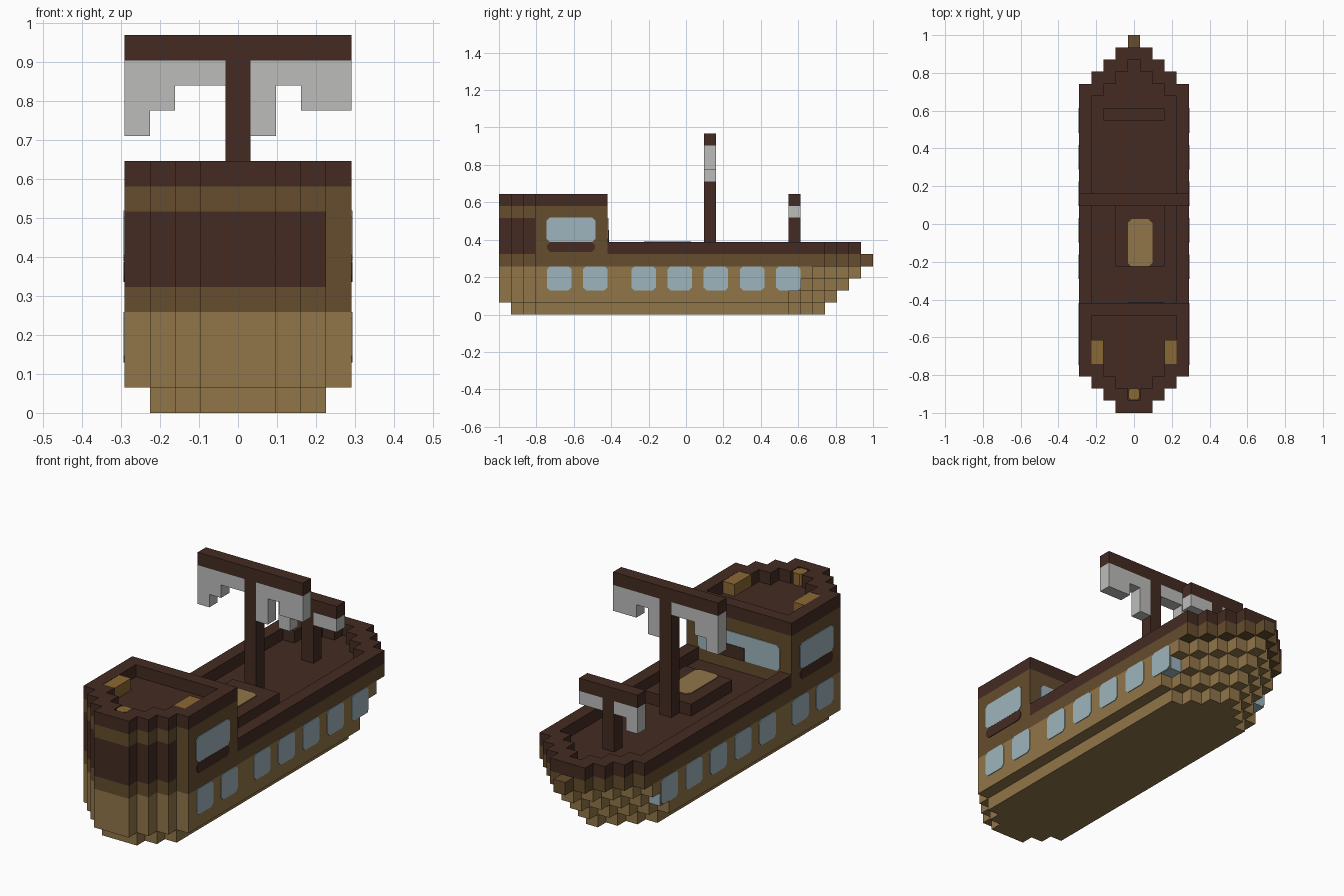
import bpy, bmesh
from mathutils import Vector

cube = bpy.data.objects.get("Cube")
if cube:
    bpy.data.objects.remove(cube, do_unlink=True)

U = 2 / 31  # size of one block; the model is laid out in blocks


def material(name, rgb):
    lin = [((c / 255 + 0.055) / 1.055) ** 2.4 for c in rgb] + [1]
    m = bpy.data.materials.new(name)
    m.use_nodes = True
    m.diffuse_color = lin
    m.node_tree.nodes["Principled BSDF"].inputs["Base Color"].default_value = lin
    return m


TAN = material("tan planks", (145, 118, 73))
MID = material("mid brown wood", (101, 77, 45))
DARK = material("dark brown wood", (68, 43, 34))
CLOTH = material("pale grey cloth", (188, 189, 187))
GLASS = material("pale blue glass", (158, 181, 189))
GOLD = material("gold wood", (139, 104, 52))

AXES = {"x": lambda a, b, c: (c, a, b),
        "y": lambda a, b, c: (a, c, b),
        "z": lambda a, b, c: (a, b, c)}


def prism(name, outline, lo, hi, mat, axis="z", hole=None):
    """Extrude a flat outline (with an optional hole) along an axis."""
    bm = bmesh.new()
    edges = []
    for loop in [outline] + ([hole] if hole else []):
        vs = []
        for a, b in loop:
            x, y, z = AXES[axis](a, b, lo)
            vs.append(bm.verts.new((x * U, y * U - 1, z * U)))
        edges += [bm.edges.new((v, vs[i - 1])) for i, v in enumerate(vs)]
    if hole:
        bmesh.ops.triangle_fill(bm, edges=edges, use_beauty=True)
    else:
        bm.faces.new(vs)
    geom = bmesh.ops.extrude_face_region(bm, geom=bm.faces[:])["geom"]
    shift = Vector(AXES[axis](0, 0, (hi - lo) * U))
    bmesh.ops.translate(bm, vec=shift, verts=[g for g in geom if isinstance(g, bmesh.types.BMVert)])
    bmesh.ops.recalc_face_normals(bm, faces=bm.faces)
    mesh = bpy.data.meshes.new(name)
    bm.to_mesh(mesh)
    bm.free()
    mesh.materials.append(mat)
    obj = bpy.data.objects.new(name, mesh)
    bpy.context.scene.collection.objects.link(obj)
    return obj


def steps(half, first, last):
    """Stepped outline, from the +x side round the far end to the -x side."""
    right = []
    for j in range(first, last + 1):
        w = half(j) + 0.5
        if right and right[-1][0] == w:
            right.pop()
        else:
            right.append((w, j))
        right.append((w, j + 1))
    return right + [(-x, y) for x, y in reversed(right)]


def rect(a0, a1, b0, b1, cut=0):
    if not cut:
        return [(a0, b0), (a1, b0), (a1, b1), (a0, b1)]
    return [(a0 + cut, b0), (a1 - cut, b0), (a1, b0 + cut), (a1, b1 - cut),
            (a1 - cut, b1), (a0 + cut, b1), (a0, b1 - cut), (a0, b0 + cut)]


def box(name, x0, x1, y0, y1, z0, z1, mat):
    return prism(name, rect(x0, x1, y0, y1), z0, z1, mat)


def side_plates(name, y0, y1, z0, z1, mat, cut=0.25):
    for side, label in ((1, "left"), (-1, "right")):
        lo, hi = sorted((side * 4.4, side * 4.55))
        prism(f"{label}_{name}", rect(y0, y1, z0, z1, cut), lo, hi, mat, "x")


# Hull: stacked layers, the bow stepping outwards as it rises
prism("keel_layer", steps(lambda j: min(3, 26 - j, j), 1, 26), 0, 1, TAN)
for k in range(1, 5):
    prism(f"hull_layer_{k}", steps(lambda j: min(4, 26 + k - j, j + 1), 0, 26 + k),
          k, k + 1, MID if k == 4 else TAN)

# Deck and bulwark
inner = steps(lambda j: min(3, 28 - j), 9, 28)
prism("deck", inner, 4.95, 5.06, DARK)
prism("bulwark", steps(lambda j: min(4, 30 - j), 9, 29) + inner[::-1], 5, 6, DARK)

# Cabin walls with a dark band round the stern
cabin_outline = steps(lambda j: min(4, j + 1), 0, 8)
cabin = prism("cabin", cabin_outline, 5, 8, MID)
cabin.data.materials.append(DARK)
for f in cabin.data.polygons:
    if f.center.y < 3 * U - 1 + 0.001 and f.center.x < 3.8 * U:
        f.material_index = 1
prism("cabin_top_band", cabin_outline, 8, 9, MID)

# Sunken roof deck inside a dark rim
roof_inner = steps(lambda j: min(3, j - 1), 1, 7)
prism("roof_deck", roof_inner, 8.95, 9.06, DARK)
prism("roof_rim", cabin_outline, 9, 10, DARK, hole=roof_inner)
for side, label in ((1, "left"), (-1, "right")):
    box(f"{label}_roof_chest", side * 3 - 0.5, side * 3 + 0.5, 4, 6, 9, 9.98, GOLD)
prism("stern_lantern", rect(-0.45, 0.45, 1.05, 2, 0.2), 9, 9.98, GOLD)

# Hull and cabin windows
for n, j in enumerate((4, 7, 11, 14, 17, 20, 23)):
    side_plates(f"hull_window_{n + 1}", j - 0.03, j + 2, 2, 4, GLASS)
for side, label in ((1, "left"), (-1, "right")):
    x0, x1 = sorted((side * 3.5, side * 4.47))
    box(f"{label}_bow_window_corner", x0, x1, 24, 25.05, 1.95, 3, GLASS)
side_plates("cabin_window", 3.95, 8, 6.03, 8.03, GLASS)
side_plates("window_sill", 4, 7.95, 5.2, 6.02, DARK)
prism("deck_side_window", rect(-3.5, 3.5, 6, 8, 0.25), 8.95, 9.06, GLASS, "y")
prism("deck_side_panel", rect(-0.5, 2.5, 6, 7), 8.95, 9.1, DARK, "y")

# Cargo hatch with a lighter cover
box("hatch", -1.5, 2.5, 12, 17, 5, 5.98, DARK)
prism("hatch_cover", rect(-0.5, 1.5, 12, 15.9, 0.3), 5.95, 6.05, TAN)

# Main mast, yard and ragged sails
box("main_mast", -0.5, 0.5, 17, 18, 5, 14, DARK)
box("main_yard", -4.5, 4.5, 17, 18, 14, 15, DARK)
prism("main_sail_right", [(-4.5, 14), (-4.5, 11), (-3.5, 11), (-3.5, 12), (-2.5, 12),
                          (-2.5, 13), (-0.5, 13), (-0.5, 14)], 17, 18, CLOTH, "y")
prism("main_sail_left", [(0.5, 14), (0.5, 11), (1.5, 11), (1.5, 13), (2.5, 13),
                         (2.5, 12), (4.5, 12), (4.5, 14)], 17, 18, CLOTH, "y")

# Fore mast, yard and sails
box("fore_mast", -0.5, 0.5, 24, 25, 5, 9, DARK)
box("fore_yard", -2.5, 2.5, 24, 25, 9, 10, DARK)
prism("fore_sail_right", [(-2.5, 9), (-2.5, 7), (-1.5, 7), (-1.5, 8), (-0.5, 8), (-0.5, 9)],
      24, 25, CLOTH, "y")
box("fore_sail_left", 0.5, 2.5, 24, 25, 8, 9, CLOTH)
